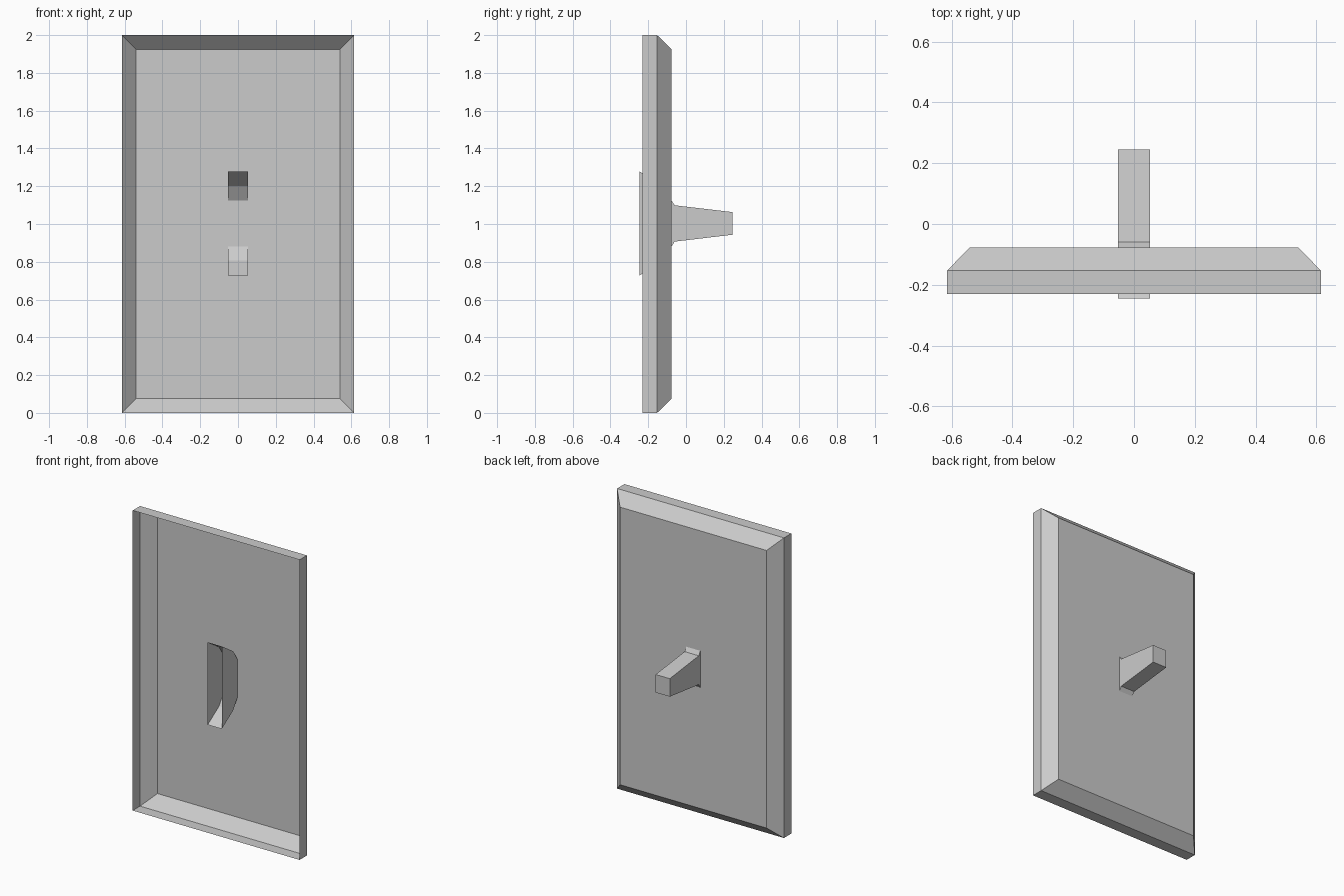
import bpy
import bmesh

cube = bpy.data.objects.get("Cube")
if cube:
    bpy.data.objects.remove(cube, do_unlink=True)

# Single plain grey plastic
COLOUR = (0.6, 0.6, 0.6, 1.0)
plastic = bpy.data.materials.new("grey_plastic")
plastic.use_nodes = True
plastic.diffuse_color = COLOUR
plastic.node_tree.nodes["Principled BSDF"].inputs["Base Color"].default_value = COLOUR


def make_object(name, bm):
    mesh = bpy.data.meshes.new(name)
    bm.to_mesh(mesh)
    bm.free()
    mesh.materials.append(plastic)
    obj = bpy.data.objects.new(name, mesh)
    bpy.context.collection.objects.link(obj)
    return obj


# Wall plate: thin shell, open at the front, with a sloped rim to the flat face
HALF_WIDTH, MID_Z = 0.615, 1.0
bm = bmesh.new()
rings = []
for y, inset in ((-0.23, 0.0), (-0.153, 0.0), (-0.077, 0.075)):
    w, h = HALF_WIDTH - inset, MID_Z - inset
    rings.append([bm.verts.new((sx * w, y, MID_Z + sz * h))
                  for sx, sz in ((-1, -1), (1, -1), (1, 1), (-1, 1))])
for front, back in zip(rings, rings[1:]):
    for i in range(4):
        j = (i + 1) % 4
        bm.faces.new((front[i], front[j], back[j], back[i]))
bm.faces.new(rings[-1][::-1])
make_object("wall_plate", bm)

# Toggle switch: hollow rocker, open at the front, tapering into the lever
HALF_THICK, PIVOT_Z = 0.052, 1.003
profile = [(-0.245, 0.275), (-0.125, 0.197), (-0.06, 0.096), (0.245, 0.06)]
outline = [(y, PIVOT_Z + h) for y, h in profile]
outline += [(y, PIVOT_Z - h) for y, h in reversed(profile)]
bm = bmesh.new()
left = [bm.verts.new((HALF_THICK, y, z)) for y, z in outline]
right = [bm.verts.new((-HALF_THICK, y, z)) for y, z in outline]
for a, b, c, d in zip(left, left[1:], right[1:], right):
    bm.faces.new((a, d, c, b))
bm.faces.new(left)
bm.faces.new(right[::-1])
# Make every face point outwards
for f in bm.faces:
    f.normal_update()
    centre = f.calc_center_median()
    outward = centre.copy()
    outward.y = 0.0 if abs(centre.y) < 0.2 else centre.y
    outward.z -= PIVOT_Z
    if f.normal.dot(outward) < 0:
        f.normal_flip()
make_object("toggle_switch", bm)
